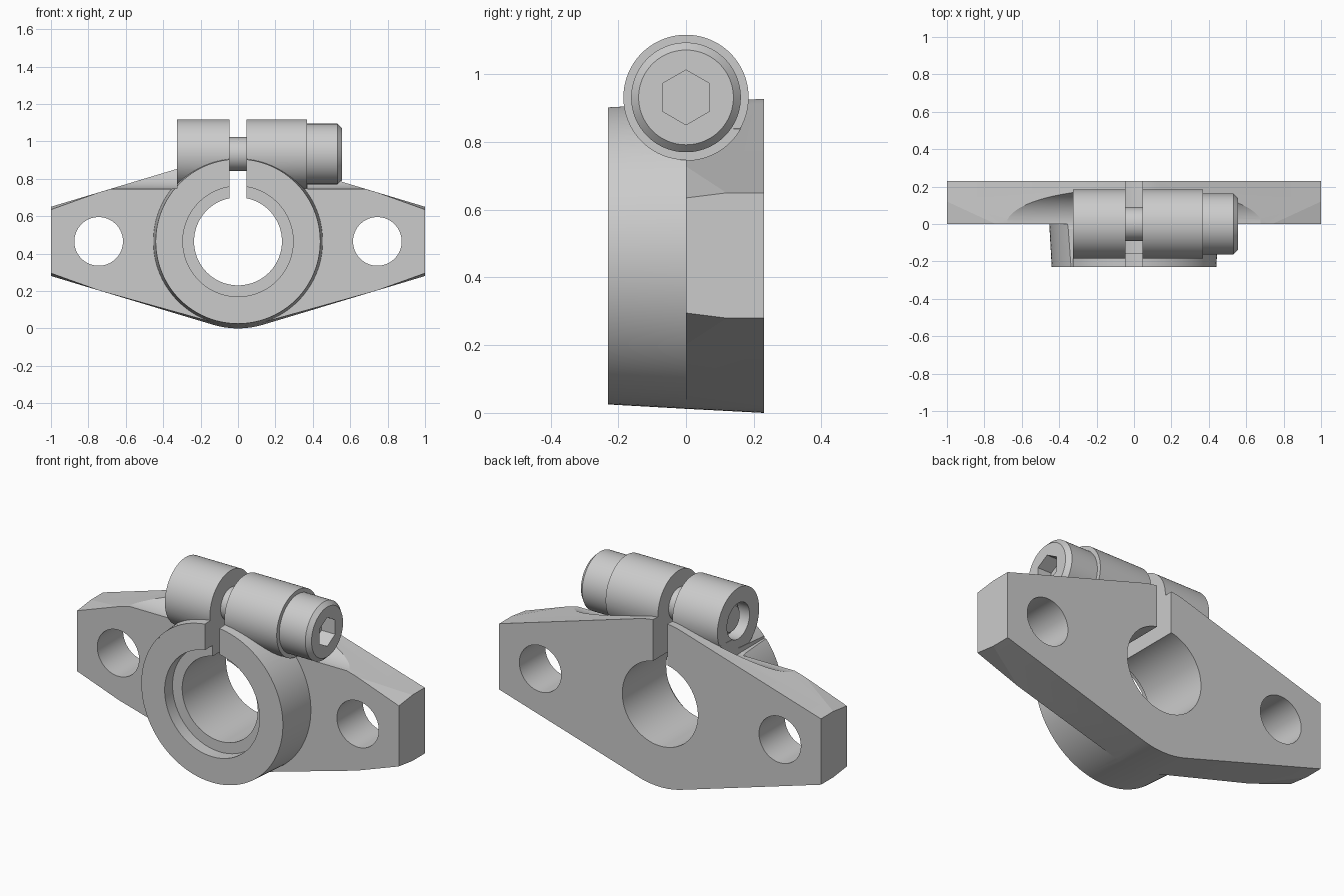
import bpy, bmesh
from math import sin, cos, pi, radians, tan, asin

if "Cube" in bpy.data.objects:
    bpy.data.objects.remove(bpy.data.objects["Cube"])

CZ, SZ = 0.465, 0.932          # bore centre height, clamp screw height


def make(name, bm):
    bmesh.ops.recalc_face_normals(bm, faces=bm.faces[:])
    me = bpy.data.meshes.new(name)
    bm.to_mesh(me)
    bm.free()
    ob = bpy.data.objects.new(name, me)
    bpy.context.collection.objects.link(ob)
    return ob


def turned(name, profile, axis, x=0, z=0, n=96):
    """Solid of revolution from (position, radius) pairs along x or y."""
    bm = bmesh.new()
    rings = []
    for t, r in profile:
        ring = []
        for i in range(n):
            a = 2 * pi * i / n
            u, w = r * sin(a), r * cos(a)
            co = (x + t, u, z + w) if axis == 'x' else (x + u, t, z + w)
            ring.append(bm.verts.new(co))
        rings.append(ring)
    for p, q in zip(rings, rings[1:]):
        for i in range(n):
            j = (i + 1) % n
            bm.faces.new((p[i], p[j], q[j], q[i]))
    bm.faces.new(rings[0])
    bm.faces.new(rings[-1])
    return make(name, bm)


def box(name, lo, hi):
    bm = bmesh.new()
    bmesh.ops.create_cube(bm, size=1)
    for v in bm.verts:
        v.co = [l + (c + 0.5) * (h - l) for c, l, h in zip(v.co, lo, hi)]
    return make(name, bm)


def combine(ob, other, op='DIFFERENCE'):
    other.hide_render = True
    m = ob.modifiers.new("bool", 'BOOLEAN')
    m.operation, m.solver, m.object = op, 'EXACT', other
    bpy.context.view_layer.objects.active = ob
    bpy.ops.object.modifier_apply(modifier=m.name)
    bpy.data.objects.remove(other)


# Diamond flange: convex hull of mirrored corner and tip points
slope = 0.301
half = asin(slope / (1 + slope ** 2) ** 0.5)
bm = bmesh.new()
for sx in (-1, 1):
    for sz in (-1, 1):
        pts = [(1, 0.23, 0.185), (1, 0.12, 0.185), (1, 0, 0.17),
               (0.74, 0, 0.185 + slope * 0.26)]
        for i in range(7):
            a = half * i / 6
            pts += [(0.465 * sin(a), 0.23, 0.465 * cos(a)),
                    (0.453 * sin(a), 0, 0.453 * cos(a))]
        for px, py, pz in pts:
            bm.verts.new((sx * px, py, CZ + sz * pz))
bmesh.ops.remove_doubles(bm, verts=bm.verts[:], dist=1e-5)
res = bmesh.ops.convex_hull(bm, input=bm.verts[:])
loose = [v for v in bm.verts if not v.link_faces]
bmesh.ops.delete(bm, geom=loose, context='VERTS')
bmesh.ops.dissolve_limit(bm, angle_limit=radians(0.3), verts=bm.verts[:], edges=bm.edges[:])
body = make("clamp_body", bm)

# Tapered hub
combine(body, turned("hub", [(-0.23, 0.44), (0, 0.453), (0.05, 0.42)], 'y', z=CZ), 'UNION')

# Screw clearance on both sides of the clamp lugs
for a, b in ((-1.1, -0.326), (0.371, 1.1)):
    combine(body, turned("clearance", [(a, 0.186), (b, 0.186)], 'x', z=SZ))
combine(body, box("hub_clearance", (-0.6, -0.4, 0.748), (-0.326, -0.001, 1.3)))

# Clamp lugs, split later by the slot
combine(body, turned("lugs", [(-0.325, 0.185), (0.37, 0.185)], 'x', z=SZ), 'UNION')

# Bore, counterbore, mounting holes, screw hole and slot
combine(body, turned("bore", [(-0.5, 0.235), (0.5, 0.235)], 'y', z=CZ))
combine(body, turned("counterbore", [(-0.5, 0.295), (-0.16, 0.295)], 'y', z=CZ))
for s in (-1, 1):
    combine(body, turned("mount_hole", [(-0.5, 0.13), (0.5, 0.13)], 'y', x=s * 0.745, z=CZ))
combine(body, turned("screw_hole", [(-0.4, 0.1), (-0.24, 0.1)], 'x', z=SZ))
combine(body, box("slot", (-0.045, -0.5, 0.6), (0.045, 0.5, 1.4)))

# Clamp screw with chamfered head and hex socket
screw = turned("clamp_screw", [(-0.285, 0.07), (-0.265, 0.09), (0.37, 0.09), (0.37, 0.162),
                               (0.532, 0.162), (0.555, 0.14)], 'x', z=SZ)
combine(screw, turned("hex_socket", [(0.47, 0.081), (0.6, 0.081)], 'x', z=SZ, n=6))

for ob in (body, screw):
    bpy.ops.object.select_all(action='DESELECT')
    ob.select_set(True)
    bpy.context.view_layer.objects.active = ob
    bpy.ops.object.shade_smooth_by_angle(angle=radians(5))
